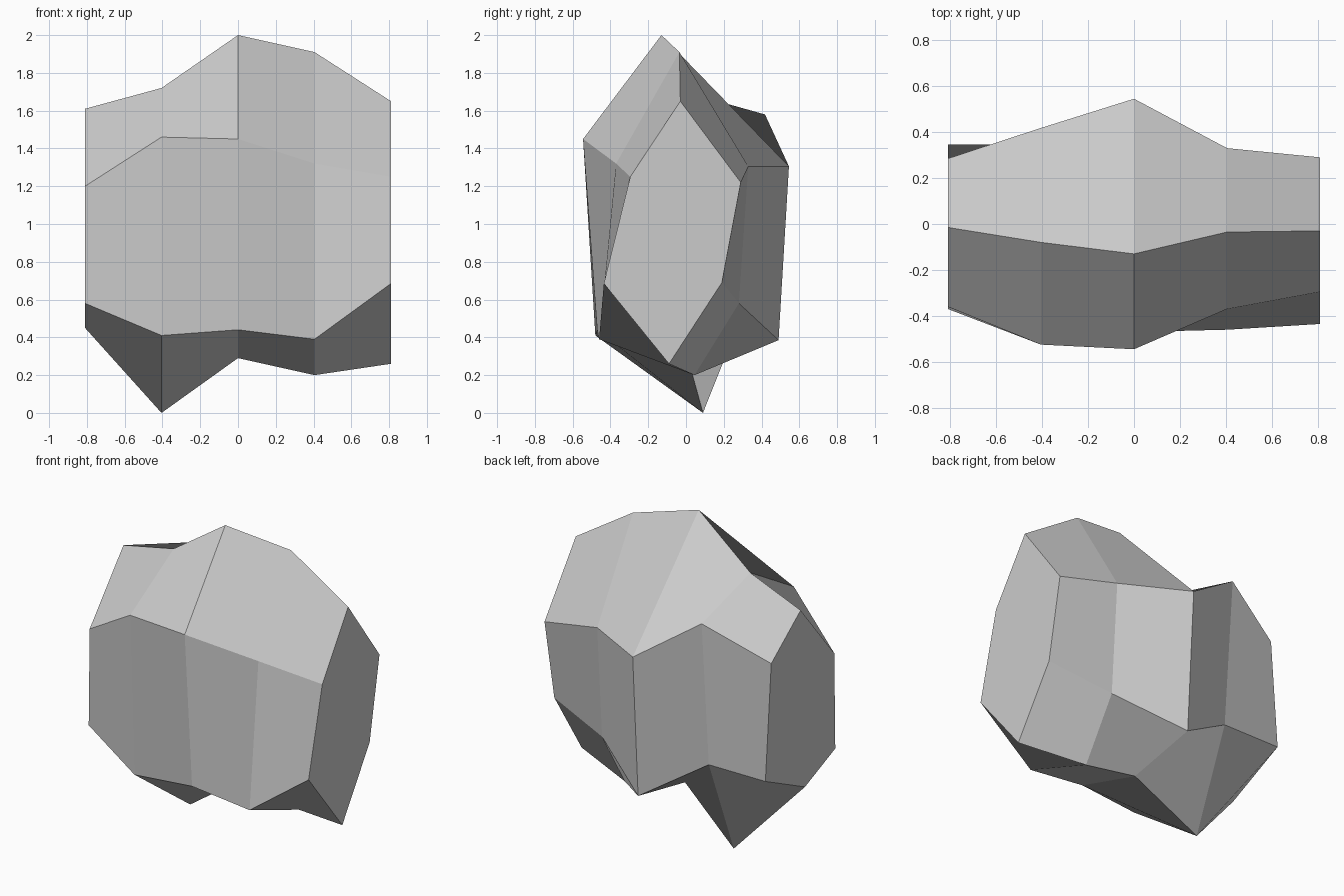
import bpy
import bmesh

stone = bpy.data.materials.new("stone_grey")
stone.diffuse_color = (0.6, 0.6, 0.6, 1.0)

# Hexagonal cross-sections (y, z): top, front upper, front lower,
# bottom, back lower, back upper
STEP = 0.405
SECTIONS = [
    [(-0.015, 1.61), (-0.36, 1.20), (-0.37, 0.58), (-0.06, 0.45), (0.345, 0.64), (0.285, 1.38)],
    [(-0.08, 1.72), (-0.525, 1.46), (-0.48, 0.41), (0.09, 0.00), (0.345, 0.64), (0.418, 1.58)],
    [(-0.13, 2.00), (-0.545, 1.45), (-0.47, 0.44), (0.01, 0.29), (0.49, 0.385), (0.545, 1.305)],
    [(-0.035, 1.91), (-0.37, 1.32), (-0.46, 0.39), (0.045, 0.20), (0.28, 0.58), (0.33, 1.305)],
    [(-0.03, 1.65), (-0.295, 1.25), (-0.435, 0.685), (-0.09, 0.26), (0.19, 0.69), (0.29, 1.22)],
]

bm = bmesh.new()
rings = [[bm.verts.new(((i - 2) * STEP, y, z)) for y, z in sec]
         for i, sec in enumerate(SECTIONS)]

# Bridge neighbouring sections with faceted sides
for a, b in zip(rings, rings[1:]):
    for j in range(6):
        k = (j + 1) % 6
        bm.faces.new((b[j], a[j], a[k], b[k]))

# Flat end faces
bm.faces.new(rings[-1])
bm.faces.new(rings[0][::-1])

mesh = bpy.data.meshes.new("boulder")
bm.to_mesh(mesh)
bm.free()
mesh.materials.append(stone)
boulder = bpy.data.objects.new("boulder", mesh)
bpy.context.collection.objects.link(boulder)
